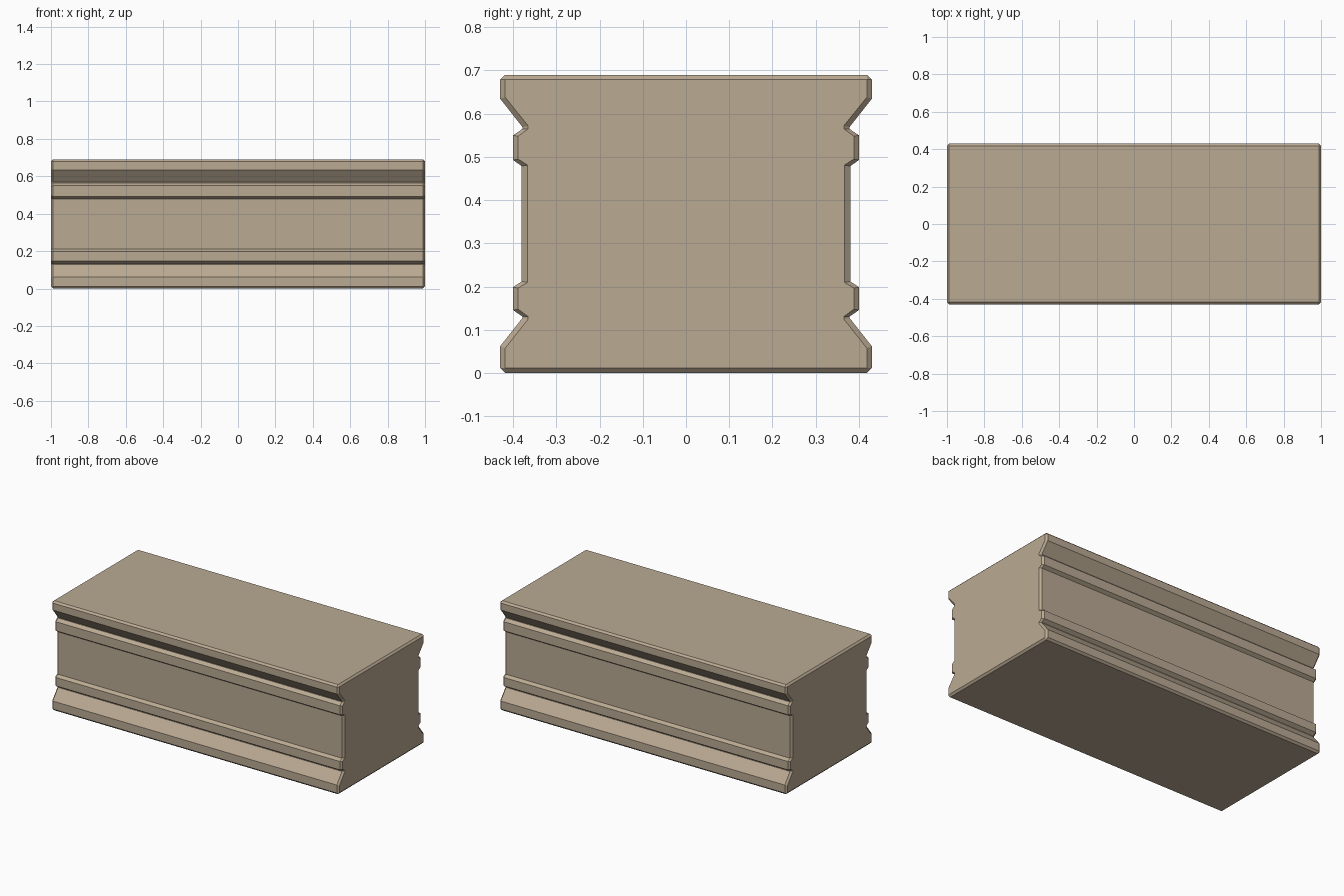
import bpy, bmesh

if "Cube" in bpy.data.objects:
    bpy.data.objects.remove(bpy.data.objects["Cube"])

# Half cross-section from bottom to top:
# (outer y, outer z, end-cap y, end-cap z)
HALF = [
    (0.418, 0.000, 0.418, 0.012),   # base chamfer
    (0.430, 0.012, 0.418, 0.012),
    (0.430, 0.062, 0.418, 0.058),
    (0.378, 0.128, 0.365, 0.125),   # lower notch
    (0.378, 0.131, 0.365, 0.131),
    (0.400, 0.146, 0.388, 0.148),   # lower band
    (0.400, 0.199, 0.388, 0.197),
    (0.380, 0.212, 0.366, 0.210),   # recessed panel
    (0.380, 0.479, 0.366, 0.481),
    (0.400, 0.493, 0.388, 0.495),   # upper band
    (0.400, 0.550, 0.388, 0.548),
    (0.378, 0.565, 0.365, 0.565),   # upper notch
    (0.378, 0.569, 0.365, 0.572),
    (0.430, 0.635, 0.418, 0.638),   # top lip
    (0.430, 0.679, 0.418, 0.679),
    (0.418, 0.690, 0.418, 0.679),   # top chamfer
]

# Mirror the half profile into closed loops
outer = [(a, b) for a, b, _, _ in HALF]
outer += [(-a, b) for a, b in reversed(outer)]
inner = [(c, d) for _, _, c, d in HALF]
inner += [(-c, d) for c, d in reversed(inner)]

# Moulded block: chamfered cap, full section, full section, chamfered cap
bm = bmesh.new()
rings = []
for x, loop in ((-0.997, inner), (-0.986, outer), (0.986, outer), (0.997, inner)):
    x *= 1 / 0.997
    rings.append([bm.verts.new((x, y, z)) for y, z in loop])
n = len(outer)
for a, b in zip(rings, rings[1:]):
    for i in range(n):
        j = (i + 1) % n
        bm.faces.new((a[i], a[j], b[j], b[i]))
bm.faces.new(rings[0])
bm.faces.new(rings[-1])
bmesh.ops.remove_doubles(bm, verts=bm.verts, dist=0.0005)
bmesh.ops.recalc_face_normals(bm, faces=bm.faces)

mesh = bpy.data.meshes.new("moulded_stone_block")
bm.to_mesh(mesh)
bm.free()
block = bpy.data.objects.new("moulded_stone_block", mesh)
bpy.context.collection.objects.link(block)

# Single sandy stone colour
stone = bpy.data.materials.new("sandy_stone")
stone.diffuse_color = (0.49, 0.40, 0.29, 1)
stone.use_nodes = True
stone.node_tree.nodes["Principled BSDF"].inputs["Base Color"].default_value = stone.diffuse_color
mesh.materials.append(stone)
